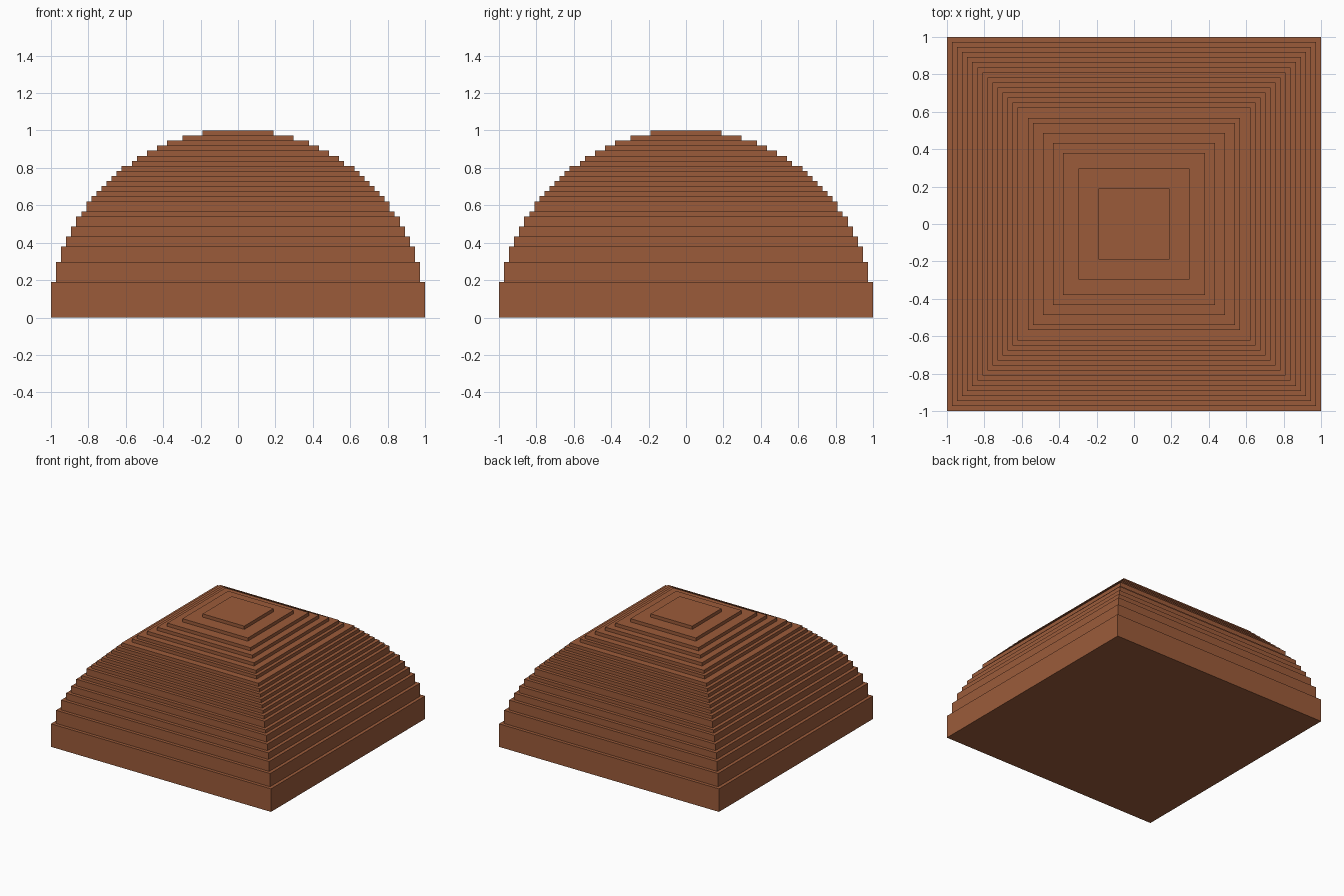
import bpy
import bmesh
import math

if "Cube" in bpy.data.objects:
    bpy.data.objects.remove(bpy.data.objects["Cube"])

N = 37              # grid steps from centre to edge, and from base to top
R2 = 1380           # squared radius of the stepped circle, in grid steps

clay = bpy.data.materials.new("clay brown")
clay.diffuse_color = (0.33, 0.105, 0.042, 1)
clay.use_nodes = True
clay.node_tree.nodes["Principled BSDF"].inputs["Base Color"].default_value = clay.diffuse_color


def half_width(layer):
    """Half width of a layer: count of cell centres inside the circle."""
    return math.floor(math.sqrt(R2 - (layer + 0.5) ** 2) + 0.5)


# Stepped profile: (half width, height) at the bottom and top of each step
profile = [(half_width(0), 0)]
for k in range(1, N):
    w, prev = half_width(k), profile[-1][0]
    if w != prev:
        profile += [(prev, k), (w, k)]
profile.append((profile[-1][0], N))

# Stepped dome: square rings joined along the profile, closed at both ends
bm = bmesh.new()
rings = []
for w, z in profile:
    rings.append([bm.verts.new((sx * w / N, sy * w / N, z / N))
                  for sx, sy in ((-1, -1), (1, -1), (1, 1), (-1, 1))])
for a, b in zip(rings, rings[1:]):
    for i in range(4):
        j = (i + 1) % 4
        bm.faces.new((a[i], a[j], b[j], b[i]))
bm.faces.new(rings[0][::-1])
bm.faces.new(rings[-1])
bmesh.ops.recalc_face_normals(bm, faces=bm.faces)

mesh = bpy.data.meshes.new("stepped_dome")
bm.to_mesh(mesh)
bm.free()
mesh.materials.append(clay)
dome = bpy.data.objects.new("stepped_dome", mesh)
bpy.context.collection.objects.link(dome)
